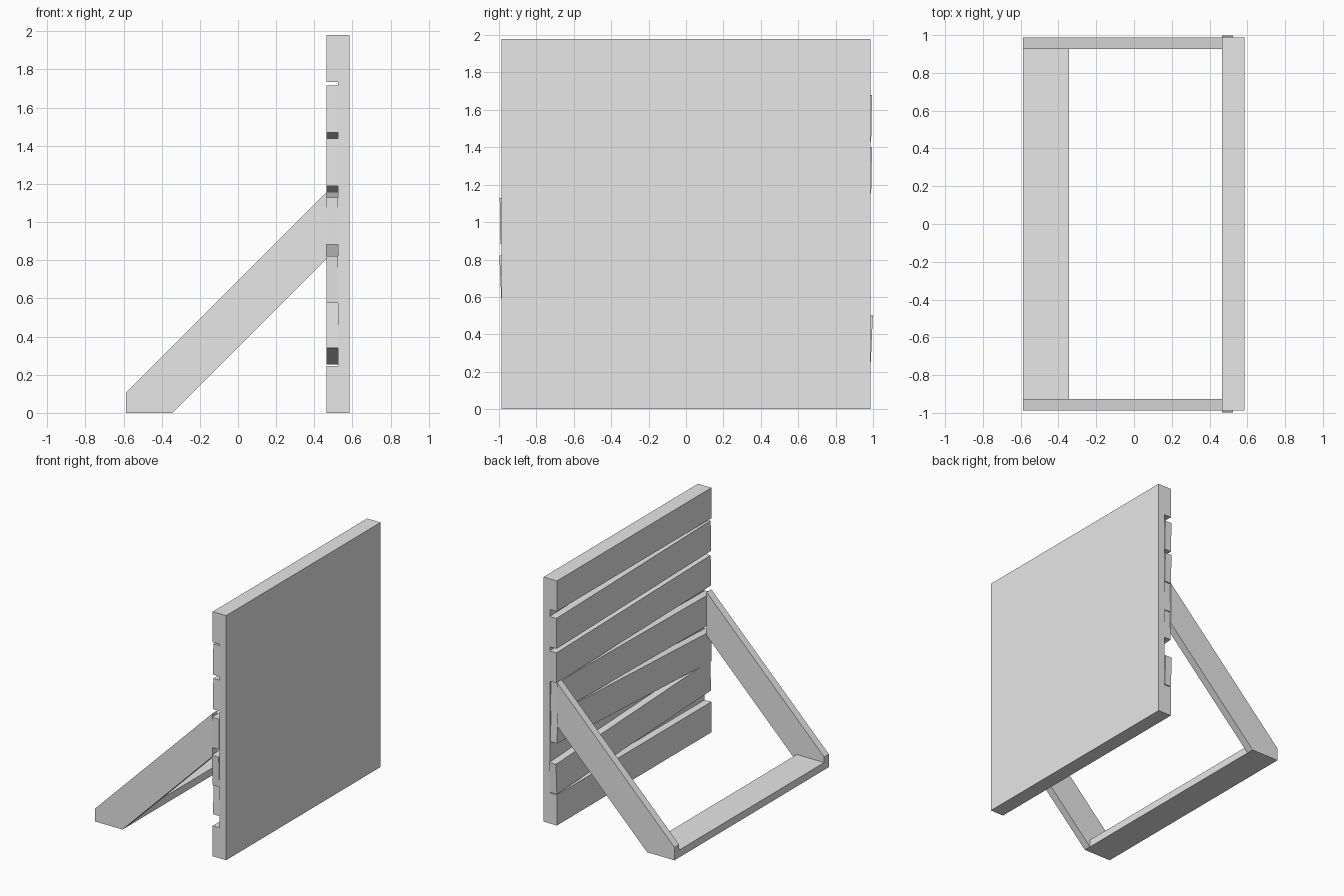
import bpy, bmesh, math

if "Cube" in bpy.data.objects:
    bpy.data.objects.remove(bpy.data.objects["Cube"])

GREY = (0.8, 0.8, 0.8, 1.0)
mat = bpy.data.materials.new("plain grey")
mat.use_nodes = True
mat.diffuse_color = GREY
mat.node_tree.nodes["Principled BSDF"].inputs["Base Color"].default_value = GREY


def finish(name, bm):
    mesh = bpy.data.meshes.new(name)
    bmesh.ops.recalc_face_normals(bm, faces=bm.faces)
    bm.to_mesh(mesh)
    bm.free()
    mesh.materials.append(mat)
    obj = bpy.data.objects.new(name, mesh)
    bpy.context.collection.objects.link(obj)
    return obj


def box(name, size, centre, tilt=0.0):
    bm = bmesh.new()
    bmesh.ops.create_cube(bm, size=1)
    bmesh.ops.scale(bm, vec=size, verts=bm.verts)
    obj = finish(name, bm)
    obj.location = centre
    obj.rotation_euler.x = tilt
    return obj


def side_profile(name, points, y, thickness):
    """Extrude an x-z outline along +y."""
    bm = bmesh.new()
    face = bm.faces.new([bm.verts.new((x, y, z)) for x, z in points])
    moved = bmesh.ops.extrude_face_region(bm, geom=[face])["geom"]
    bmesh.ops.translate(bm, vec=(0, thickness, 0),
                        verts=[v for v in moved if isinstance(v, bmesh.types.BMVert)])
    return finish(name, bm)


WIDTH, HEIGHT, THICK = 1.975, 1.98, 0.06
PLANK = 0.247

# Flat board
box("board", (THICK, WIDTH, HEIGHT), (0.555, 0, HEIGHT / 2))

# Uneven planks: lower edge height at the front end, at the back end, sideways slip
planks = [(1.733, 1.733, 0), (1.47, 1.432, 0.005), (1.19, 1.153, 0.005),
          (0.882, 0.908, -0.007), (0.575, 0.663, -0.006),
          (0.34, 0.253, 0.007), (0, 0, 0)]
for i, (front, back, slip) in enumerate(planks):
    box(f"plank_{i + 1}", (THICK, WIDTH, PLANK),
        (0.495, slip, (front + back + PLANK) / 2),
        math.atan2(back - front, WIDTH))

# Sloping support legs at both ends
leg = [(-0.588, 0), (-0.343, 0), (0.465, 0.808), (0.465, 1.158), (-0.588, 0.105)]
side_profile("front_leg", leg, -WIDTH / 2, THICK)
side_profile("back_leg", leg, WIDTH / 2 - THICK, THICK)

# Ground bar joining the legs
box("ground_bar", (0.245, WIDTH - 2 * THICK, THICK), (-0.4655, 0, THICK / 2))
